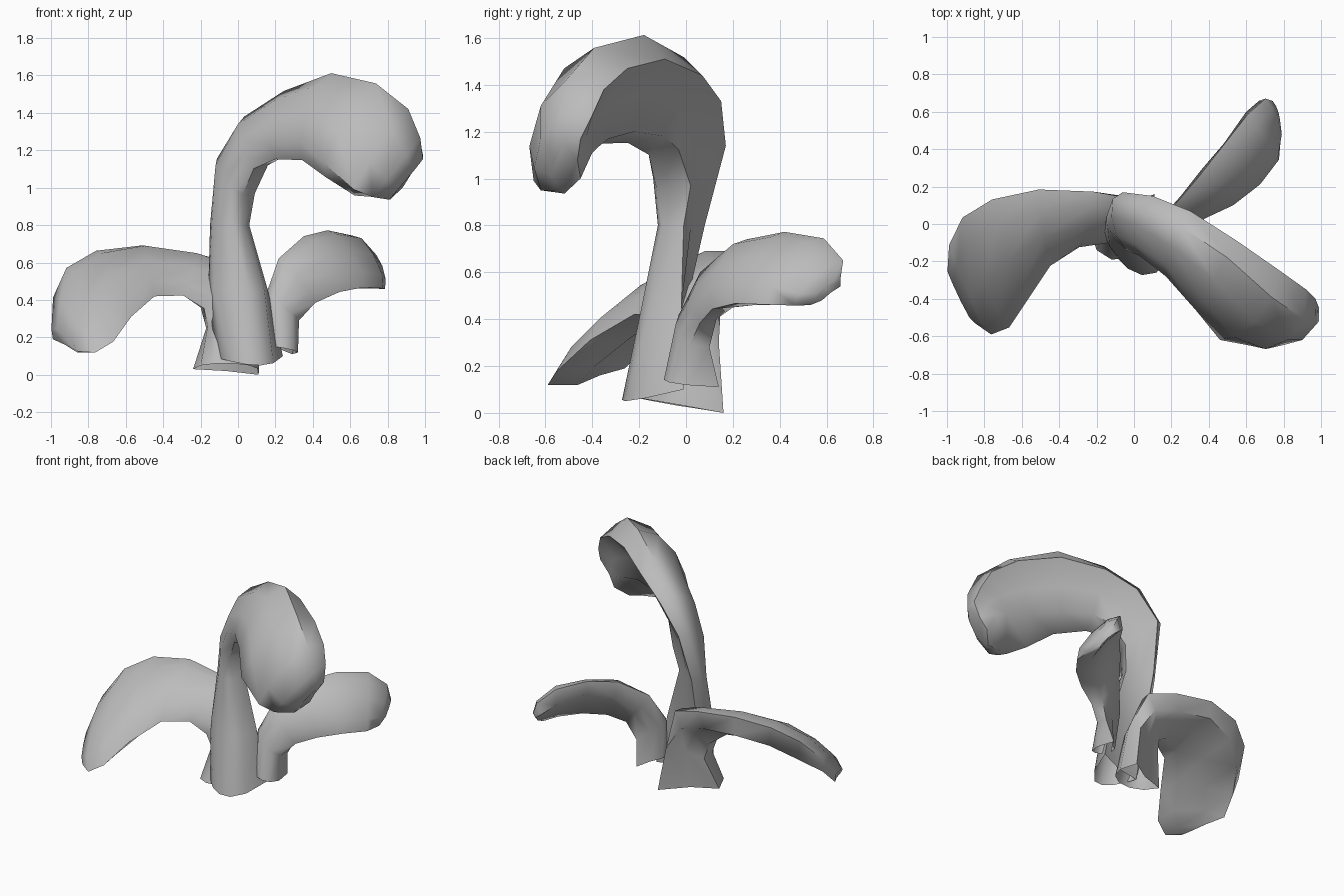
import bpy
import bmesh
import math
from mathutils import Vector

default_cube = bpy.data.objects.get("Cube")
if default_cube:
    bpy.data.objects.remove(default_cube, do_unlink=True)

ARC_STEPS = 6        # facets around the rounded front
HOLLOW = 0.12        # how far the flat back dips inward


def make_material(name, colour):
    material = bpy.data.materials.new(name)
    material.use_nodes = True
    material.diffuse_color = colour
    shader = material.node_tree.nodes["Principled BSDF"]
    shader.inputs["Base Color"].default_value = colour
    shader.inputs["Roughness"].default_value = 0.8
    return material


def section(*knots):
    """Half-round cross-section: a cubic through four knots, shallow hollow behind."""
    knots = [Vector(knot) for knot in knots]
    points = []
    for step in range(ARC_STEPS + 1):
        t = 3 * step / ARC_STEPS
        point = Vector()
        for i, knot in enumerate(knots):
            weight = math.prod((t - j) / (i - j) for j in range(4) if j != i)
            point += knot * weight
        points.append(point)
    back = (knots[0] + knots[3]) / 2
    front = (knots[1] + knots[2]) / 2
    points.append(back.lerp(front, HOLLOW))
    return points


def make_leaf(name, stations, material):
    """Loft the cross-sections from the open foot of the leaf to its rounded tip."""
    bm = bmesh.new()
    rings = [[bm.verts.new(point) for point in section(*station)]
             for station in stations]
    for lower, upper in zip(rings, rings[1:]):
        count = len(lower)
        for i in range(count):
            j = (i + 1) % count
            bm.faces.new((lower[i], lower[j], upper[j], upper[i]))
    bm.faces.new(rings[-1])
    bmesh.ops.recalc_face_normals(bm, faces=bm.faces)

    mesh = bpy.data.meshes.new(name)
    bm.to_mesh(mesh)
    bm.free()
    mesh.materials.append(material)
    leaf = bpy.data.objects.new(name, mesh)
    bpy.context.collection.objects.link(leaf)

    bpy.ops.object.select_all(action="DESELECT")
    leaf.select_set(True)
    bpy.context.view_layer.objects.active = leaf
    bpy.ops.object.shade_smooth_by_angle(angle=math.radians(60))
    return leaf


leaf_grey = make_material("leaf grey", (0.5, 0.5, 0.5, 1.0))

# Each station: outer back edge, outer front, inner front, inner back edge

# Tall leaf, curling over to the front
make_leaf("tall_leaf", [
    ((-.12, -.12, .09), (-.03, -.24, .07), (.12, -.26, .05), (.24, -.01, .1)),
    ((-.09, 0, .45), (-.13, -.12, .45), (.06, -.19, .45), (.16, -.02, .45)),
    ((-.1, .08, .8), (-.14, -.03, .8), (-.03, -.12, .8), (.06, -.01, .8)),
    ((-.06, .17, 1.14), (-.12, .04, 1.12), (-.04, -.14, 1), (.09, .02, .97)),
    ((.1, .15, 1.33), (0, 0, 1.34), (.03, -.17, 1.16), (.16, -.03, 1.12)),
    ((.3, .07, 1.44), (.2, -.12, 1.47), (.17, -.28, 1.23), (.27, -.09, 1.18)),
    ((.55, -.09, 1.51), (.43, -.3, 1.55), (.33, -.46, 1.24), (.43, -.22, 1.2)),
    ((.78, -.25, 1.47), (.64, -.52, 1.47), (.46, -.62, 1.13), (.6, -.33, 1.17)),
    ((.92, -.35, 1.38), (.82, -.62, 1.31), (.62, -.65, .99), (.77, -.38, 1.13)),
    ((.97, -.4, 1.27), (.9, -.62, 1.17), (.72, -.62, .95), (.84, -.4, 1.11)),
    ((.99, -.45, 1.17), (.94, -.56, 1.09), (.82, -.56, .95), (.88, -.45, 1)),
], leaf_grey)

# Low leaf, drooping to the side
make_leaf("drooping_leaf", [
    ((.11, .16, 0), (.06, -.12, .05), (-.12, -.19, .06), (-.24, -.03, .03)),
    ((.06, .14, .3), (.06, -.02, .32), (-.1, -.1, .28), (-.17, .04, .25)),
    ((-.06, .15, .48), (-.02, .06, .58), (-.13, -.1, .42), (-.2, .02, .36)),
    ((-.25, .16, .53), (-.22, .1, .65), (-.27, -.1, .49), (-.3, -.03, .43)),
    ((-.5, .18, .56), (-.5, .08, .69), (-.46, -.19, .5), (-.45, -.1, .42)),
    ((-.73, .11, .52), (-.73, 0, .65), (-.61, -.36, .41), (-.58, -.25, .31)),
    ((-.88, 0, .42), (-.88, -.1, .55), (-.72, -.49, .28), (-.68, -.4, .19)),
    ((-.97, -.15, .3), (-.95, -.22, .4), (-.81, -.54, .2), (-.77, -.46, .12)),
    ((-.99, -.26, .19), (-.97, -.32, .24), (-.88, -.5, .16), (-.86, -.46, .12)),
], leaf_grey)

# Small leaf, bending to the back
make_leaf("small_leaf", [
    ((.18, .02, .15), (.2, -.08, .15), (.3, -.07, .13), (.29, .14, .11)),
    ((.17, .06, .4), (.18, -.03, .42), (.29, -.03, .33), (.32, .1, .28)),
    ((.25, .15, .55), (.25, .06, .6), (.38, .03, .44), (.38, .13, .4)),
    ((.36, .29, .64), (.4, .2, .72), (.53, .1, .52), (.48, .2, .45)),
    ((.48, .43, .68), (.53, .36, .75), (.66, .22, .55), (.61, .29, .46)),
    ((.6, .6, .64), (.66, .52, .73), (.77, .36, .54), (.71, .42, .46)),
    ((.67, .66, .58), (.74, .62, .64), (.79, .48, .51), (.75, .53, .46)),
    ((.72, .66, .54), (.76, .63, .56), (.78, .56, .51), (.76, .58, .48)),
], leaf_grey)
